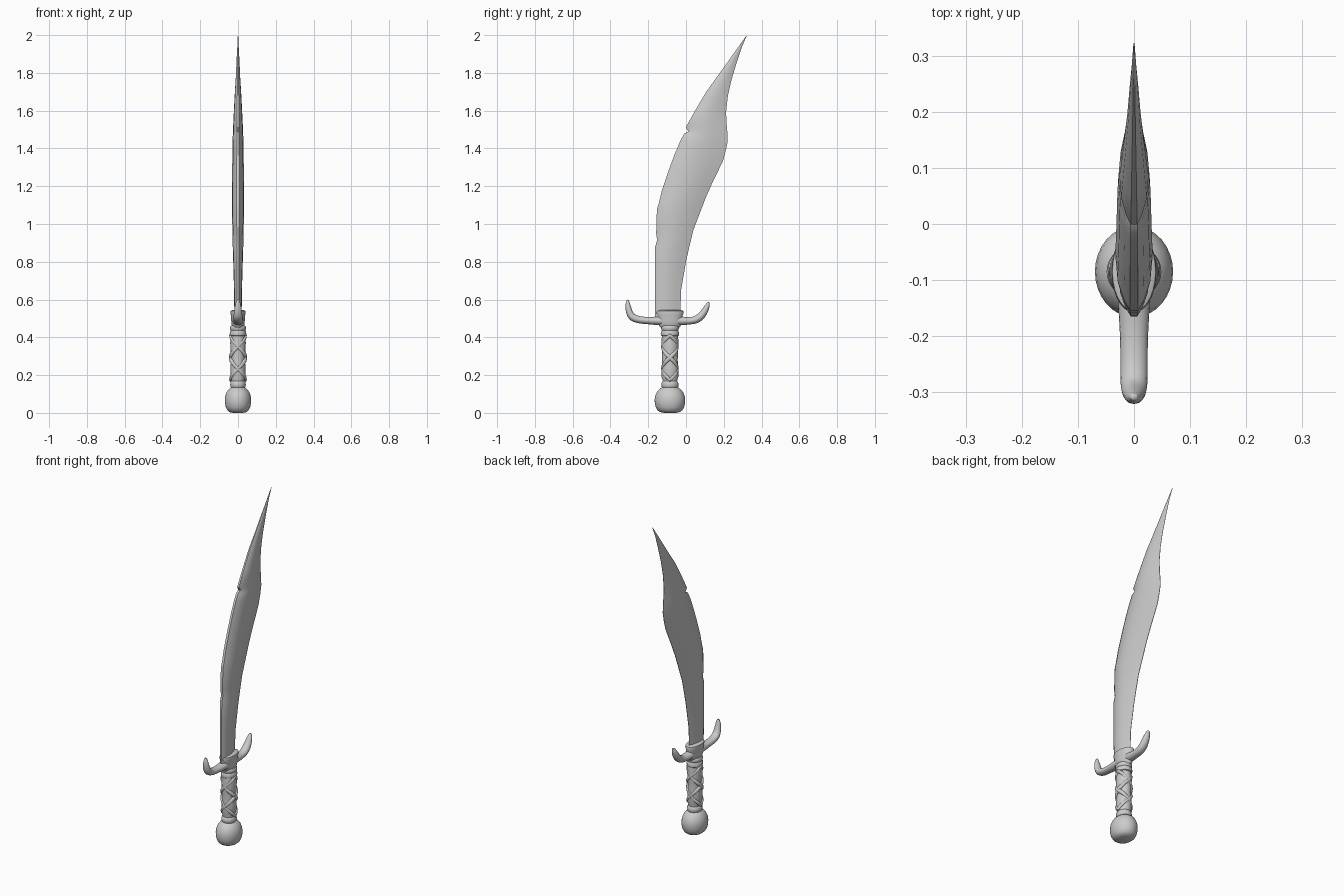
import bpy, bmesh, math
from mathutils import Vector

if "Cube" in bpy.data.objects:
    bpy.data.objects.remove(bpy.data.objects["Cube"])

CY = -0.085  # handle axis


def finish(name, rings, angle=40, subsurf=0):
    """Skin a list of closed rings, cap both ends and shade."""
    bm = bmesh.new()
    loops = [[bm.verts.new(p) for p in ring] for ring in rings]
    n = len(loops[0])
    for a, b in zip(loops, loops[1:]):
        for i in range(n):
            j = (i + 1) % n
            bm.faces.new((a[i], a[j], b[j], b[i]))
    bm.faces.new(loops[0][::-1])
    bm.faces.new(loops[-1])
    bmesh.ops.recalc_face_normals(bm, faces=bm.faces[:])
    me = bpy.data.meshes.new(name)
    bm.to_mesh(me)
    bm.free()
    ob = bpy.data.objects.new(name, me)
    bpy.context.collection.objects.link(ob)
    if subsurf:
        ob.modifiers.new("smooth", 'SUBSURF').levels = subsurf
        ob.modifiers["smooth"].render_levels = subsurf
    bpy.ops.object.select_all(action='DESELECT')
    ob.select_set(True)
    bpy.context.view_layer.objects.active = ob
    bpy.ops.object.shade_smooth_by_angle(angle=math.radians(angle))
    return ob


def lathe(name, profile, sx=0.9, n=28):
    """Turn (radius, z) around the handle axis, flattened in x."""
    finish(name, [[(r * sx * math.cos(2 * math.pi * i / n),
                    CY + r * math.sin(2 * math.pi * i / n), z)
                   for i in range(n)] for r, z in profile])


def sweep(name, path, n=10, subsurf=1):
    """Tube in the yz plane through (y, z, in-plane radius, x radius)."""
    rings = []
    for k, (y, z, r, rx) in enumerate(path):
        a, b = path[max(k - 1, 0)], path[min(k + 1, len(path) - 1)]
        t = Vector((0, b[0] - a[0], b[1] - a[1])).normalized()
        side = Vector((0, -t.z, t.y))
        rings.append([Vector((0, y, z)) + side * r * math.sin(2 * math.pi * i / n)
                      + Vector((rx * math.cos(2 * math.pi * i / n), 0, 0))
                      for i in range(n)])
    finish(name, rings, 60, subsurf)


# Blade: back y, z, cutting edge y, z, half thickness
stations = [
    (-.163, .50, -.031, .50, .019), (-.164, .65, -.026, .65, .021),
    (-.165, .78, .000, .80, .025), (-.163, .88, .020, .89, .028),
    (-.153, .915, .030, .93, .028), (-.158, .95, .038, .965, .029),
    (-.154, 1.08, .082, 1.08, .033), (-.144, 1.11, .105, 1.14, .033),
    (-.127, 1.18, .136, 1.21, .032), (-.097, 1.27, .170, 1.28, .031),
    (-.060, 1.37, .196, 1.335, .030), (-.030, 1.44, .211, 1.39, .029),
    (-.010, 1.478, .221, 1.44, .028), (.013, 1.49, .220, 1.475, .026),
    (-.001, 1.512, .216, 1.52, .026), (.048, 1.60, .212, 1.59, .022),
    (.107, 1.70, .222, 1.68, .017), (.165, 1.78, .240, 1.76, .012),
    (.222, 1.86, .270, 1.86, .008), (.275, 1.935, .295, 1.935, .004),
    (.320, 1.998, .323, 2.0, .001)]
section = [(0, .22), (.08, .55), (.22, .88), (.4, 1), (.6, .85), (.8, .5), (1, .04)]
rings = []
for yb, zb, ye, ze, t in stations:
    half = [(t * w, yb + (ye - yb) * u, zb + (ze - zb) * u) for u, w in section]
    rings.append(half + [(-x, y, z) for x, y, z in reversed(half)])
finish("blade", rings, 45)

# Crossguard: two upturned horns around an oval block
sweep("guard_back_horn", [
    (-.07, .490, .030, .034), (-.15, .487, .025, .030), (-.20, .488, .019, .026),
    (-.25, .492, .021, .026), (-.29, .505, .023, .026), (-.303, .54, .019, .022),
    (-.309, .575, .014, .016), (-.308, .602, .005, .006)])
sweep("guard_front_horn", [
    (-.10, .490, .030, .034), (-.02, .487, .025, .030), (.02, .486, .019, .026),
    (.055, .492, .023, .026), (.085, .515, .022, .025), (.103, .545, .018, .021),
    (.115, .57, .013, .015), (.121, .587, .005, .006)])
lathe("guard_block", [(.040, .44), (.048, .45), (.060, .465), (.066, .49),
                      (.067, .515), (.073, .53), (.070, .54), (.055, .545)], .55)

# Collars and grip core
lathe("upper_collar", [(.040, .405), (.047, .41), (.049, .422), (.045, .434),
                       (.043, .437), (.047, .445), (.047, .455), (.042, .462)])
lathe("grip_core", [(.038, .12), (.038, .17), (.044, .19), (.044, .24), (.041, .28),
                    (.043, .33), (.046, .37), (.042, .41), (.040, .43)])
lathe("lower_collar", [(.038, .13), (.044, .138), (.046, .15), (.043, .162), (.038, .168)])

# Grip wrap: cords crossing in both directions
def cord(name, start, turn, steps=40, n=8):
    rings = []
    for k in range(steps + 1):
        f = k / steps
        a = start + turn * f * 2 * math.pi
        r = .041 + .003 * math.cos(f * 4 * math.pi)
        out = Vector((.92 * math.cos(a), math.sin(a), 0))
        w = .9 * math.sin(math.pi * min(1, max(0, .12 + f * .76))) ** .3
        rings.append([Vector((0, CY, .175 + .235 * f)) + out * (r + .010 * w * math.cos(p))
                      + Vector((0, 0, .017 * w * math.sin(p)))
                      for p in [2 * math.pi * i / n for i in range(n)]])
    finish(name, rings, 60)


for i in range(2):
    cord(f"grip_cord_right_{i}", math.pi * i, 1)
    cord(f"grip_cord_left_{i}", math.pi * i, -1)

# Pommel ball with a flattened foot
lathe("pommel", [(.030, .0), (.052, .004), (.066, .014), (.075, .030), (.080, .050),
                 (.081, .070), (.078, .090), (.070, .109), (.058, .124),
                 (.044, .134), (.036, .138)], .86, 32)
